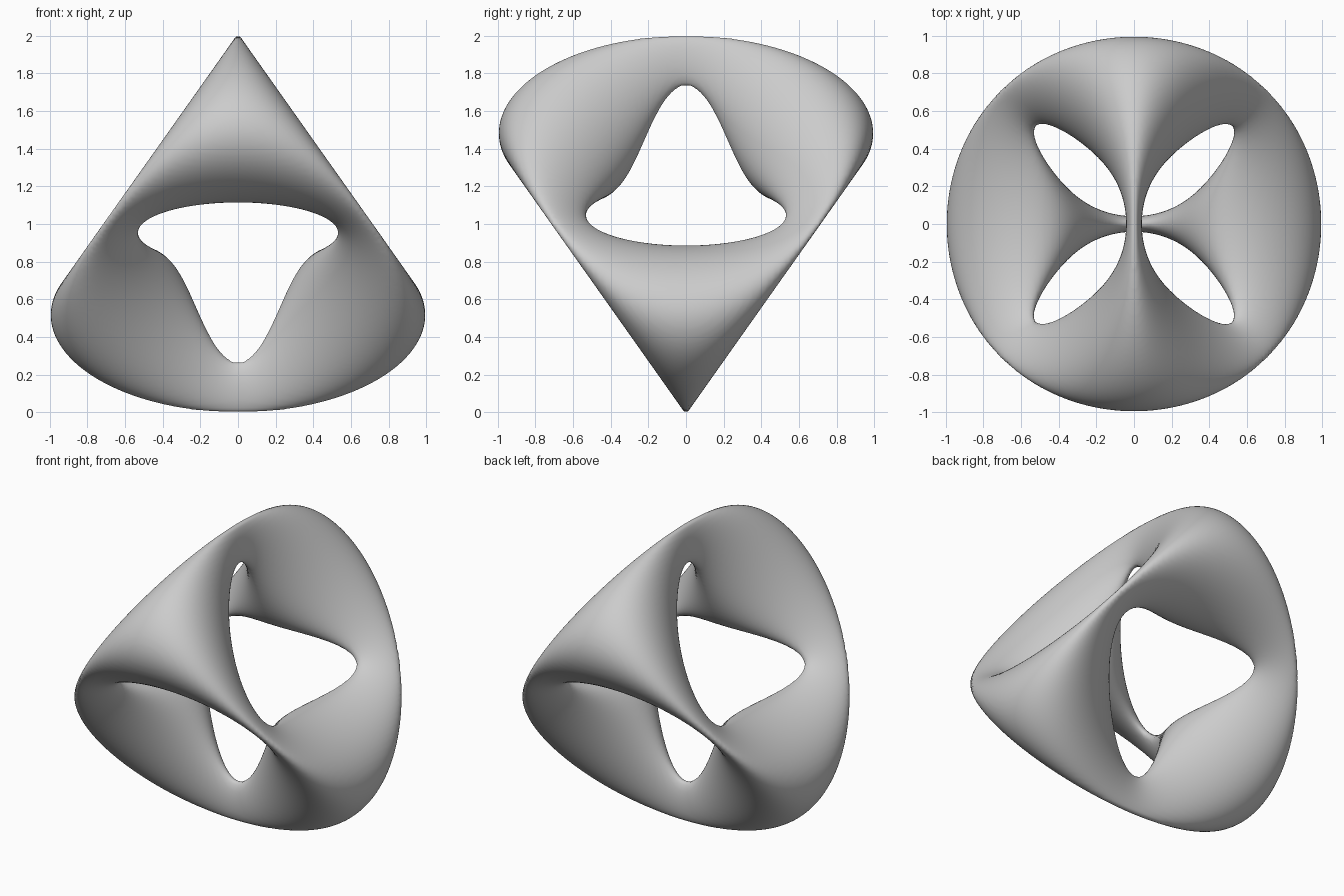
import bpy, bmesh, math
from mathutils import Vector

if "Cube" in bpy.data.objects:
    bpy.data.objects.remove(bpy.data.objects["Cube"])

LOBE = 1.0105      # size of the four lobes
FILL = 0.053       # thickness of the six bars joining them
HOLE2 = 0.54       # squared radius of the central opening along each bar axis
N = 62             # grid cells from the centre to each side
STEP = 1 / 58
M = 2 * N + 1


def field(x, y, z):
    """Four-lobed quartic: negative inside the body, zero on its skin."""
    x2, y2, z2 = x * x, y * y, z * z
    d = 0.5 * (y2 - x2)                     # product of the two diagonal axes
    r2 = x2 + y2 + z2
    return (d * d + (x2 + y2) * z2 - 2 * LOBE * d * z
            - FILL * (r2 - HOLE2) * (1 - r2))


def gradient(p, e=1e-4):
    x, y, z = p
    return Vector((field(x + e, y, z) - field(x - e, y, z),
                   field(x, y + e, z) - field(x, y - e, z),
                   field(x, y, z + e) - field(x, y, z - e))) / (2 * e)


# Sample the body on a regular grid
axis = [(i - N) * STEP for i in range(M)]
val = [field(x, y, z) for x in axis for y in axis for z in axis]
stride = (M * M, M, 1)

# Each grid edge that crosses the skin gives one quad between its four cells
cells, quads = {}, []
for i in range(1, M - 1):
    for j in range(1, M - 1):
        base = i * M * M + j * M
        for k in range(1, M - 1):
            n = base + k
            a = val[n]
            for ax in range(3):
                b = val[n + stride[ax]]
                if (a < 0) == (b < 0):
                    continue
                point = Vector((axis[i], axis[j], axis[k]))
                point[ax] += STEP * a / (a - b)
                s, t = stride[(ax + 1) % 3], stride[(ax + 2) % 3]
                quad = (n, n - s, n - s - t, n - t)
                for c in quad:
                    entry = cells.setdefault(c, [Vector(), 0])
                    entry[0] += point
                    entry[1] += 1
                quads.append(quad if a < 0 else quad[::-1])

# Place one vertex per cell and settle it exactly on the skin
bm = bmesh.new()
verts = {}
for c, (total, count) in cells.items():
    p = total / count
    for _ in range(3):
        g = gradient(p)
        move = g * (-field(*p) / max(g.length_squared, 1e-6))
        if move.length > STEP / 2:
            move *= STEP / 2 / move.length
        p += move
    verts[c] = bm.verts.new(p + Vector((0, 0, 1)))
for quad in quads:
    bm.faces.new([verts[c] for c in quad])

mesh = bpy.data.meshes.new("lobed_surface")
bm.to_mesh(mesh)
bm.free()

obj = bpy.data.objects.new("lobed_surface", mesh)
bpy.context.collection.objects.link(obj)
grey = bpy.data.materials.new("grey")
grey.diffuse_color = (0.6, 0.6, 0.6, 1)
grey.use_nodes = True
grey.node_tree.nodes["Principled BSDF"].inputs["Base Color"].default_value = grey.diffuse_color
mesh.materials.append(grey)

bpy.context.view_layer.objects.active = obj
obj.select_set(True)
bpy.ops.object.shade_smooth()
